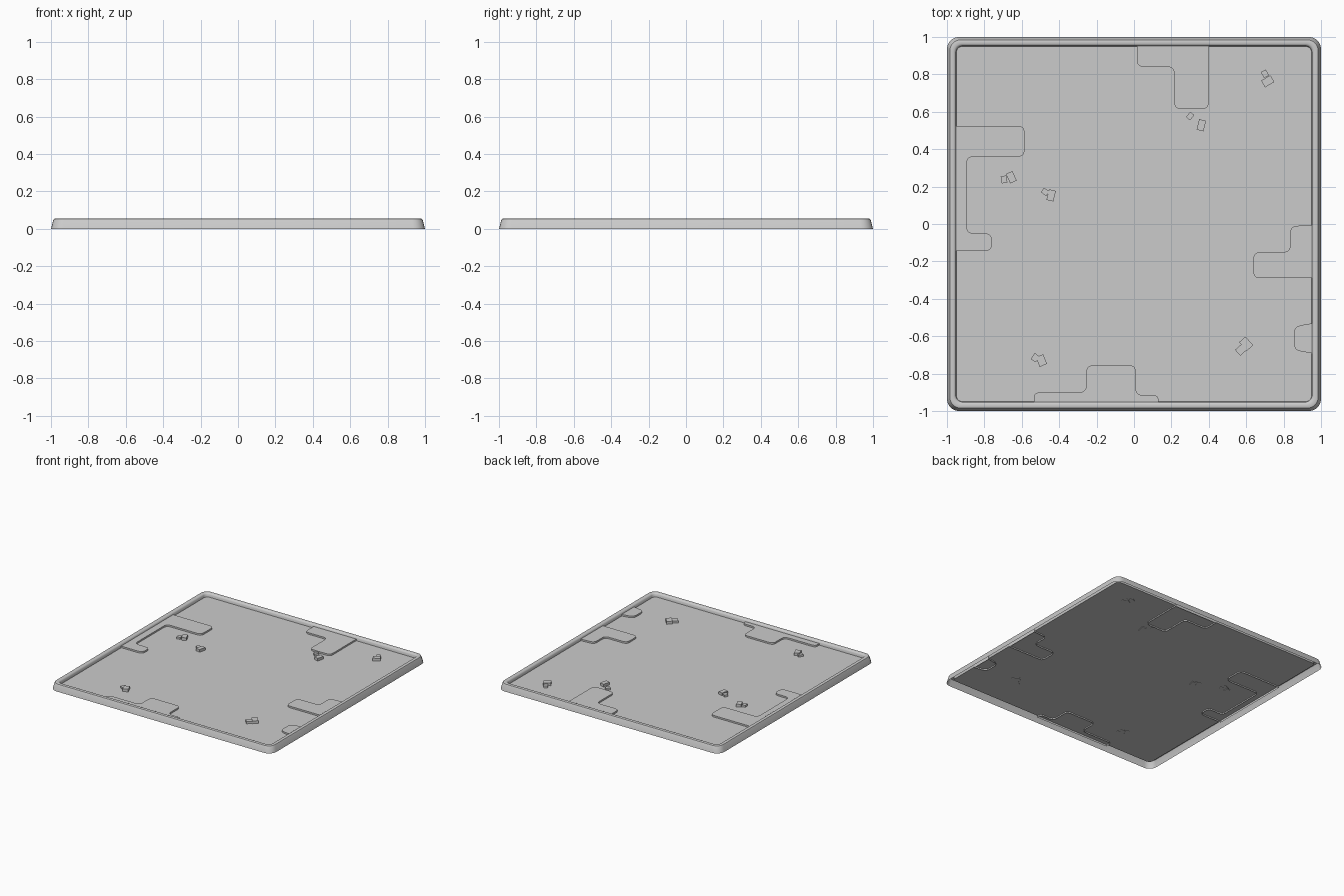
import bpy, bmesh
from math import cos, sin, pi, radians
from mathutils import Vector, Matrix

if "Cube" in bpy.data.objects:
    bpy.data.objects.remove(bpy.data.objects["Cube"])

FLOOR_Z = 0.025


def make_object(name, bm, smooth=True):
    mesh = bpy.data.meshes.new(name)
    bm.to_mesh(mesh)
    bm.free()
    ob = bpy.data.objects.new(name, mesh)
    bpy.context.collection.objects.link(ob)
    if smooth:
        bpy.ops.object.select_all(action='DESELECT')
        ob.select_set(True)
        bpy.context.view_layer.objects.active = ob
        bpy.ops.object.shade_smooth_by_angle(angle=radians(40))
    return ob


def rounded_square(half, r, seg=6):
    pts = []
    for k, (sx, sy) in enumerate([(1, 1), (-1, 1), (-1, -1), (1, -1)]):
        for i in range(seg + 1):
            a = k * pi / 2 + i / seg * pi / 2
            pts.append((sx * (half - r) + r * cos(a), sy * (half - r) + r * sin(a)))
    return pts


def ring(bm, pts, z):
    return [bm.verts.new((p[0], p[1], z)) for p in pts]


def bridge(bm, a, b):
    n = len(a)
    for i in range(n):
        j = (i + 1) % n
        bm.faces.new((a[i], a[j], b[j], b[i]))


# Raised rim: hollow profile swept round a rounded square
profile = [(1.0, .065, 0), (.988, .058, .046), (.984, .055, .053), (.978, .05, .055),
           (.963, .042, .055), (.957, .038, .052), (.952, .035, .045), (.95, .033, FLOOR_Z)]
bm = bmesh.new()
rings = [ring(bm, rounded_square(h, r), z) for h, r, z in profile]
for a, b in zip(rings, rings[1:]):
    bridge(bm, a, b)
make_object("rim", bm)

# Thin floor sheet
bm = bmesh.new()
bm.faces.new(ring(bm, rounded_square(.95, .033), FLOOR_Z))
make_object("floor", bm, smooth=False)


def round_corners(pts, r, seg=5):
    """Round every corner except those tucked under the rim."""
    out = []
    n = len(pts)
    for i in range(n):
        p, a, b = Vector(pts[i]), Vector(pts[i - 1]), Vector(pts[(i + 1) % n])
        if max(abs(p.x), abs(p.y)) > .952:
            out.append(p)
            continue
        s = p + (a - p).normalized() * min(r, (a - p).length * .45)
        e = p + (b - p).normalized() * min(r, (b - p).length * .45)
        for k in range(seg + 1):
            t = k / seg
            w = .25  # pulls the curve close to a circular arc
            out.append((s.lerp(p, t).lerp(p.lerp(e, t), t)).lerp(p, w * t * (1 - t)))
    return out


# Low raised slabs along the edges
slabs = {
    "back_slab": [(.015, .956), (.015, .84), (.215, .84), (.215, .615), (.4, .615), (.4, .956)],
    "left_slab": [(-.956, .525), (-.585, .525), (-.585, .36), (-.895, .36), (-.895, -.05),
                  (-.76, -.05), (-.76, -.145), (-.956, -.145)],
    "right_slab": [(.956, -.005), (.835, -.012), (.835, -.15), (.638, -.15),
                   (.638, -.29), (.956, -.29)],
    "small_right_slab": [(.956, -.53), (.855, -.548), (.855, -.675), (.956, -.692)],
    "front_slab": [(-.535, -.956), (-.535, -.9), (-.255, -.9), (-.255, -.755), (.01, -.755),
                   (.01, -.915), (.13, -.915), (.13, -.956)],
}
for name, outline in slabs.items():
    pts = round_corners(outline, .04)
    bm = bmesh.new()
    low, high = ring(bm, pts, .014), ring(bm, pts, .038)
    bridge(bm, low, high)
    bm.faces.new(high)
    bmesh.ops.recalc_face_normals(bm, faces=bm.faces[:])
    top = max(bm.faces, key=lambda f: f.calc_area())
    if top.normal.z < 0:
        bmesh.ops.reverse_faces(bm, faces=bm.faces[:])
    make_object(name, bm)

# Loose stones: x, y, width, depth, top height, turn in degrees
stones = [
    (.715, .763, .057, .042, .047, 30), (.70, .803, .03, .036, .041, 28),
    (.30, .577, .028, .036, .041, -40), (.36, .528, .038, .058, .047, -14),
    (-.656, .25, .038, .056, .047, 24), (-.695, .238, .03, .038, .041, 10),
    (-.443, .153, .038, .058, .047, -14), (-.475, .172, .036, .03, .041, -35),
    (-.495, -.73, .042, .056, .047, 22), (-.528, -.715, .032, .038, .041, -35),
    (.60, -.64, .045, .062, .048, 42), (.573, -.672, .05, .042, .042, 42),
]
for i, (x, y, w, d, top, turn) in enumerate(stones):
    bm = bmesh.new()
    bottom = .021
    bmesh.ops.create_cube(bm, size=1, matrix=Matrix.Translation((x, y, (top + bottom) / 2))
                          @ Matrix.Rotation(radians(turn), 4, 'Z')
                          @ Matrix.Diagonal((w, d, top - bottom, 1)))
    make_object(f"stone_{i + 1}", bm, smooth=False)
